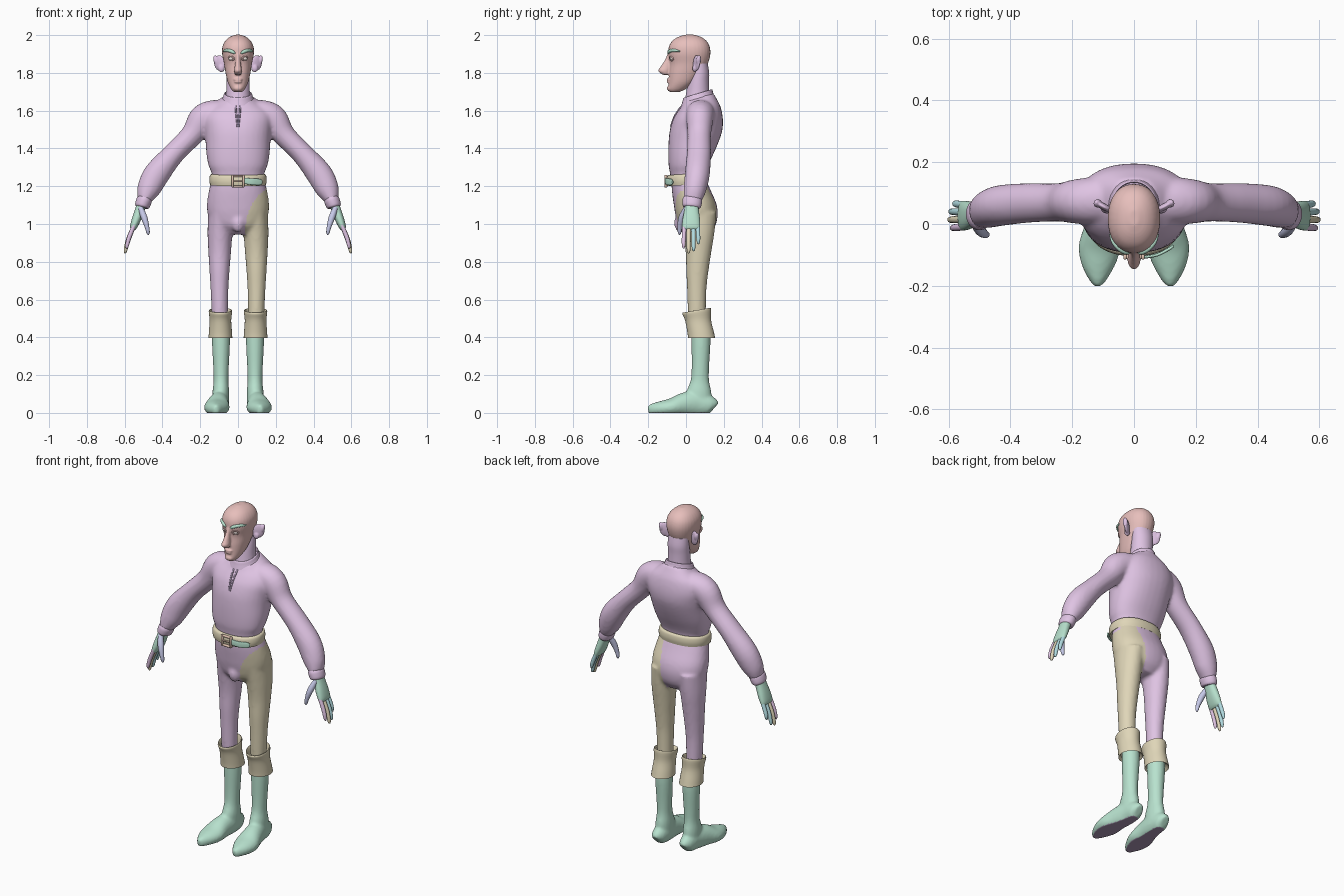
import bpy, bmesh
from math import cos, sin, pi, radians
from mathutils import Vector, Matrix, Euler

PINK, SKIN, TAN, GREEN = (.74, .55, .77, 1), (.80, .52, .50, 1), (.74, .67, .48, 1), (.48, .76, .62, 1)
BLUE, CYAN, DARK = (.56, .58, .80, 1), (.45, .72, .76, 1), (.42, .32, .48, 1)


def material(color):
    key = "tint_%02d_%02d_%02d" % tuple(int(c * 99) for c in color[:3])
    m = bpy.data.materials.get(key) or bpy.data.materials.new(key)
    m.diffuse_color = color
    return m


def spline(rows, n):
    # Catmull-Rom through the rows
    rows = [tuple(r) + (0,) * (6 - len(r)) for r in rows]
    p = [rows[0]] + rows + [rows[-1]]
    out = []
    for i in range(1, len(p) - 2):
        for k in range(n):
            t = k / n
            out.append([.5 * (2 * b + (c - a) * t + (2 * a - 5 * b + 4 * c - d) * t * t
                              + (3 * b - a - 3 * c + d) * t ** 3)
                        for a, b, c, d in zip(p[i - 1], p[i], p[i + 1], p[i + 2])])
    return out + [list(rows[-1])]


def loft(bm, rows, ref=None, segs=32, n=4, power=2.0, closed=False):
    # rows: x, y, z, radius a, radius b, tilt; with ref the rings follow the path
    pts = spline(rows, n)
    rings = []
    for i, (x, y, z, a, b, tilt) in enumerate(pts):
        av, bv = Vector((1, 0, 0)), Vector((0, 1, tilt))
        if ref:
            t = (Vector(pts[min(i + 1, len(pts) - 1)][:3]) - Vector(pts[max(i - 1, 0)][:3])).normalized()
            r = Vector(ref)
            bv = (r - t * r.dot(t)).normalized()
            av = bv.cross(t)
        ring = []
        for k in range(segs):
            c, s = cos(2 * pi * k / segs), sin(2 * pi * k / segs)
            u = abs(c) ** (2 / power) * (1 if c > 0 else -1)
            v = abs(s) ** (2 / power) * (1 if s > 0 else -1)
            ring.append(bm.verts.new(Vector((x, y, z)) + av * a * u + bv * b * v))
        rings.append(ring)
    faces = []
    pairs = list(zip(rings, rings[1:])) + ([(rings[-1], rings[0])] if closed else [])
    for r, q in pairs:
        for k in range(segs):
            j = (k + 1) % segs
            faces.append(bm.faces.new((r[k], r[j], q[j], q[k])))
    if not closed:
        faces += [bm.faces.new(rings[0][::-1]), bm.faces.new(rings[-1])]
    bmesh.ops.recalc_face_normals(bm, faces=faces)


def ball(bm, loc, scale, rot=(0, 0, 0)):
    m = Matrix.LocRotScale(Vector(loc), Euler(rot), Vector(scale))
    bmesh.ops.create_uvsphere(bm, u_segments=24, v_segments=16, radius=1, matrix=m)


def box(bm, loc, size):
    bmesh.ops.create_cube(bm, size=1, matrix=Matrix.LocRotScale(Vector(loc), None, Vector(size)))


def make(name, bm, color, mirror=False, voxel=0, smooth=0, bevel=0):
    me = bpy.data.meshes.new(name)
    bm.to_mesh(me)
    bm.free()
    ob = bpy.data.objects.new(name, me)
    bpy.context.collection.objects.link(ob)
    if mirror:
        ob.modifiers.new("mirror", 'MIRROR').use_mirror_merge = False
    if voxel:
        r = ob.modifiers.new("fuse", 'REMESH')
        r.mode, r.voxel_size = 'VOXEL', voxel
    if smooth:
        ob.modifiers.new("relax", 'SMOOTH').iterations = smooth
    if bevel:
        ob.modifiers.new("bevel", 'BEVEL').width = bevel
    baked = bpy.data.meshes.new_from_object(ob.evaluated_get(bpy.context.evaluated_depsgraph_get()))
    ob.modifiers.clear()
    ob.data = baked
    baked.materials.clear()
    baked.materials.append(material(color))
    baked.shade_smooth()
    baked.set_sharp_from_angle(angle=radians(50))
    bpy.context.view_layer.update()
    return ob


def front(ob, x, z):
    # y of the front surface at x, z
    hit, loc, _, _ = ob.ray_cast(Vector((x, -1, z)), Vector((0, 1, 0)))
    return loc.y if hit else 0


def span(z, y0, y1, rx, tilt=0):
    return (0, (y0 + y1) / 2, z, rx, (y1 - y0) / 2, tilt)


# shirt: torso and puffed sleeves fused
bm = bmesh.new()
loft(bm, [span(1.23, -.08, .10, .136), span(1.27, -.085, .10, .14), span(1.31, -.092, .115, .156),
          span(1.37, -.094, .145, .167), span(1.44, -.092, .175, .172), span(1.50, -.085, .193, .178),
          span(1.56, -.066, .195, .185), span(1.61, -.042, .183, .165, .1), span(1.645, -.022, .162, .115, .2),
          span(1.67, -.015, .145, .078, .3)], power=2.25)
for s in (1, -1):
    arm = [(.05, .08, 1.60, .05, .06), (.12, .077, 1.592, .066, .075), (.185, .073, 1.555, .077, .072),
           (.245, .07, 1.47, .06, .062), (.343, .068, 1.37, .058, .064), (.43, .06, 1.265, .069, .066),
           (.473, .047, 1.185, .062, .06), (.494, .036, 1.135, .042, .05), (.5, .033, 1.12, .034, .045)]
    loft(bm, [(s * r[0],) + r[1:] for r in arm], ref=(0, 1, 0))
shirt = make("shirt", bm, PINK, voxel=.01, smooth=5)

# sleeve cuffs
bm = bmesh.new()
loft(bm, [(.493, .034, 1.14, .036, .047), (.497, .033, 1.125, .041, .052), (.507, .031, 1.098, .039, .05),
          (.510, .03, 1.088, .033, .043)], ref=(0, 1, 0))
make("sleeve_cuffs", bm, PINK, mirror=True)

# collar band and neck slit edges
bm = bmesh.new()
loft(bm, [(0, .062, 1.652, .088, .088, .3), (0, .062, 1.672, .079, .081, .3), (0, .063, 1.688, .074, .077, .3),
          (0, .063, 1.688, .068, .071, .3), (0, .062, 1.652, .07, .072, .3)], closed=True)
make("collar", bm, PINK)
bm = bmesh.new()
for s in (1, -1):
    path = [(s * w, z) for w, z in ((.012, 1.655), (.012, 1.62), (.008, 1.57), (.002, 1.515))]
    loft(bm, [(x, front(shirt, x, z), z, .005, .005) for x, z in path], ref=(0, 1, 0), segs=10)
make("neck_slit", bm, DARK)

# neck
bm = bmesh.new()
loft(bm, [(0, .06, 1.63, .07, .07), (0, .062, 1.69, .063, .062), (0, .066, 1.75, .062, .056),
          (0, .072, 1.80, .062, .051), (0, .07, 1.85, .06, .045)])
make("neck", bm, PINK, smooth=1)

# head: skull, nose, lips and chin fused
bm = bmesh.new()
loft(bm, [span(1.699, -.085, -.035, .022), span(1.715, -.095, .0, .037), span(1.75, -.092, .045, .054),
          span(1.80, -.09, .085, .066), span(1.85, -.086, .116, .074), span(1.90, -.094, .129, .084),
          span(1.94, -.09, .125, .082), span(1.97, -.072, .108, .067), span(1.99, -.042, .08, .044),
          span(2.002, -.005, .045, .015)], power=2.2)
loft(bm, [(0, -.082, 1.905, .012, .014), (0, -.093, 1.87, .012, .018), (0, -.105, 1.835, .017, .028),
          (0, -.115, 1.81, .021, .032), (0, -.105, 1.79, .015, .018)])
ball(bm, (0, -.09, 1.765), (.024, .013, .007))
ball(bm, (0, -.09, 1.752), (.021, .013, .006))
ball(bm, (0, -.085, 1.718), (.024, .016, .016))
head = make("head", bm, SKIN, voxel=.0045, smooth=3)

# eyes, lids and brows
eye_y = front(head, .036, 1.876)
bm = bmesh.new()
ball(bm, (.036, eye_y + .009, 1.876), (.014, .014, .012))
make("eyes", bm, (.85, .75, .72, 1), mirror=True)
bm = bmesh.new()
for dz in (.010, -.010):
    lid = [(.020, 1.874), (.029, 1.876 + dz * .9), (.043, 1.876 + dz), (.053, 1.875)]
    loft(bm, [(x, front(head, x, z), z, .004, .004) for x, z in lid], ref=(0, 0, 1), segs=10)
make("eyelids", bm, SKIN, mirror=True)
bm = bmesh.new()
brow = [(.016, 1.902, .004), (.028, 1.911, .009), (.048, 1.918, .009), (.066, 1.919, .008), (.078, 1.914, .003)]
loft(bm, [(x, front(head, x, z) - .002, z, r * .9, r) for x, z, r in brow], ref=(0, 0, 1), segs=14)
make("eyebrows", bm, GREEN, mirror=True)

# ears
bm = bmesh.new()
ball(bm, (.098, .056, 1.852), (.033, .011, .043), (0, .2, .5))
ball(bm, (.088, .046, 1.825), (.018, .012, .022))
ball(bm, (.118, .067, 1.868), (.012, .014, .026), (0, .2, .5))
make("ears", bm, PINK, mirror=True, voxel=.004, smooth=3)

# trousers: hips and legs fused, two colours
bm = bmesh.new()
loft(bm, [span(1.25, -.078, .10, .136), span(1.18, -.075, .13, .153), span(1.11, -.066, .16, .164),
          span(1.05, -.056, .168, .16), span(.99, -.038, .155, .135), span(.945, .0, .12, .075)], power=2.2)
ball(bm, (0, -.03, 1.005), (.035, .032, .05))
for s in (1, -1):
    loft(bm, [(s * x, y, z, a, b) for x, y, z, a, b in (
        (.088, .062, 1.06, .07, .10), (.095, .067, .95, .066, .083), (.097, .066, .85, .06, .068),
        (.098, .06, .75, .053, .059), (.098, .057, .65, .047, .051), (.096, .058, .5, .042, .047))])
trousers = make("trousers", bm, PINK, voxel=.01, smooth=4)
trousers.data.materials.append(material(TAN))
for f in trousers.data.polygons:
    x, y, z = f.center
    t = max(0, (z - .94) / .23)
    edge = 0 if z < .94 else (.04 + .09 * t ** 3 if y < .05 else .04 + .03 * t)
    f.material_index = int(x > edge)

# belt, buckle and loose end
bm = bmesh.new()
loft(bm, [(0, .008, 1.207, .148, .108, .06), (0, .008, 1.233, .152, .112, .06), (0, .008, 1.26, .147, .107, .06),
          (0, .008, 1.26, .13, .09, .06), (0, .008, 1.207, .13, .09, .06)], power=2.25, segs=48, closed=True)
make("belt", bm, TAN)
bm = bmesh.new()
for s in (1, -1):
    box(bm, (s * .029, -.107, 1.226), (.011, .016, .066))
    box(bm, (0, -.107, 1.226 + s * .0275), (.05, .016, .011))
box(bm, (0, -.11, 1.226), (.05, .008, .009))
make("buckle", bm, (.72, .52, .42, 1), bevel=.003)
bm = bmesh.new()
loft(bm, [(.03, -.108, 1.229, .005, .016), (.075, -.1, 1.224, .005, .017), (.115, -.08, 1.222, .005, .017),
          (.128, -.07, 1.222, .004, .008)], ref=(0, 0, 1), segs=20, power=3)
make("belt_end", bm, GREEN)

# boots: shaft and pointed foot fused, flat sole
bm = bmesh.new()
for s in (1, -1):
    loft(bm, [(s * x, y, z, a, b) for x, y, z, a, b in (
        (.09, .078, .45, .047, .05), (.09, .079, .36, .047, .05), (.09, .076, .24, .041, .046),
        (.09, .073, .17, .039, .049), (.091, .068, .11, .044, .066), (.092, .065, .03, .045, .075))])
    loft(bm, [(s * x, y, z, a, b) for x, y, z, a, b in (
        (.092, .149, .025, .022, .035), (.092, .128, .038, .04, .05), (.094, .06, .05, .048, .068),
        (.104, -.01, .045, .056, .062), (.112, -.075, .03, .067, .048), (.116, -.13, .023, .055, .04),
        (.117, -.178, .018, .03, .031), (.117, -.2, .016, .012, .022))], ref=(0, 0, 1))
boots = make("boots", bm, GREEN, voxel=.008, smooth=3)
for v in boots.data.vertices:
    v.co.z = max(v.co.z, 0)
boots.data.materials.append(material(DARK))
for f in boots.data.polygons:
    f.material_index = int(f.center.z < .002)

# turned-down boot tops
bm = bmesh.new()
loft(bm, [(.093, .083, .396, .063, .072), (.093, .077, .43, .061, .07), (.093, .064, .49, .057, .069),
          (.093, .057, .535, .062, .076, .16), (.093, .057, .54, .056, .069, .16), (.093, .063, .49, .046, .054),
          (.093, .08, .41, .048, .055)], closed=True)
make("boot_tops", bm, TAN, mirror=True)

# hands
bm = bmesh.new()
loft(bm, [(.506, .03, 1.115, .026, .036), (.52, .03, 1.075, .025, .038), (.538, .028, 1.025, .024, .046),
          (.553, .027, .985, .019, .048), (.558, .027, .97, .011, .043)], ref=(0, 1, 0), power=2.3)
make("palms", bm, GREEN, mirror=True, smooth=1)
fingers = (("index_fingers", -.036, .87, PINK), ("middle_fingers", -.012, .845, TAN),
           ("ring_fingers", .012, .856, CYAN), ("little_fingers", .035, .893, CYAN))
for name, dy, tip, color in fingers:
    bm = bmesh.new()
    y, d = .027 + dy, (.985 - tip) / .14
    loft(bm, [(.549, y, .995, .011, .012), (.549 + .032 * d, y + dy * .06, .985 - .065 * d, .0115, .0115),
              (.549 + .045 * d, y + dy * .1, tip + .022, .010, .010), (.549 + .048 * d, y + dy * .1, tip + .004, .006, .006),
              (.549 + .048 * d, y + dy * .1, tip, .002, .002)], ref=(0, 1, 0), segs=14)
    make(name, bm, color, mirror=True)
bm = bmesh.new()
loft(bm, [(.516, .004, 1.085, .014, .016), (.497, -.022, 1.035, .017, .017), (.482, -.033, .985, .012, .013),
          (.476, -.034, .955, .009, .009), (.475, -.034, .943, .003, .003)], ref=(0, 1, 0), segs=16)
make("thumbs", bm, BLUE, mirror=True)
